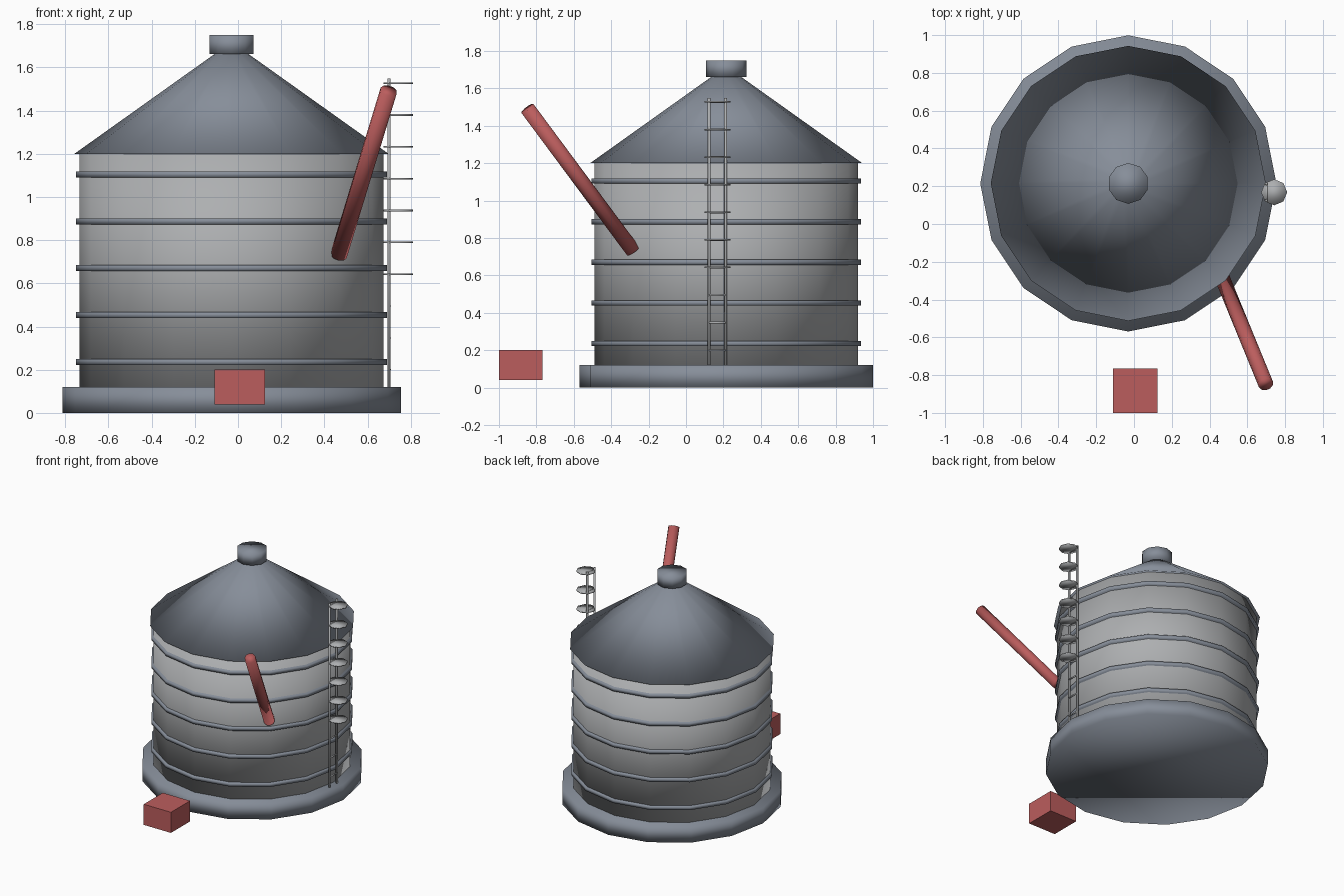
import bpy, math
from mathutils import Vector

if "Cube" in bpy.data.objects:
    bpy.data.objects.remove(bpy.data.objects["Cube"])


def material(name, rgb):
    m = bpy.data.materials.new(name)
    m.diffuse_color = (*rgb, 1)
    m.use_nodes = True
    m.node_tree.nodes["Principled BSDF"].inputs["Base Color"].default_value = m.diffuse_color
    return m


RED = material("red_paint", (0.50, 0.11, 0.11))
SLATE = material("slate_metal", (0.24, 0.27, 0.32))
STEEL = material("wall_steel", (0.42, 0.43, 0.44))


def finish(name, mat, smooth=True):
    ob = bpy.context.object
    ob.name = name
    ob.data.materials.append(mat)
    if smooth:
        bpy.ops.object.shade_smooth()
    return ob


def rod(name, a, b, r1, sides, mat, r2=None):
    """Cylinder or cone frustum running from point a to point b."""
    a, b = Vector(a), Vector(b)
    d = b - a
    bpy.ops.mesh.primitive_cone_add(
        vertices=sides, radius1=r1, radius2=r1 if r2 is None else r2,
        depth=d.length, location=(a + b) / 2,
        rotation=(0, math.atan2(math.hypot(d.x, d.y), d.z), math.atan2(d.y, d.x)))
    return finish(name, mat)


def drum(name, x, y, z0, z1, r1, sides, mat, r2=None):
    return rod(name, (x, y, z0), (x, y, z1), r1, sides, mat, r2)


CX, CY = -0.03, 0.215

# Silo body: footing, wall, conical roof and vent cap
drum("footing", CX, CY, 0, 0.12, 0.784, 16, SLATE)
drum("silo_wall", CX, CY, 0.12, 1.2, 0.705, 16, STEEL)
drum("roof", CX, CY, 1.2, 1.67, 0.728, 16, SLATE, 0.068)
drum("vent_cap", CX, CY, 1.662, 1.75, 0.108, 10, SLATE)

# Reinforcing bands
for i in range(5):
    z = 0.236 + i * 0.2172
    drum(f"band_{i + 1}", CX, CY, z - 0.014, z + 0.014, 0.72, 16, SLATE)

# Ladder: rails, rungs and safety cage plates
LX, LY = 0.70, 0.168
for i, s in enumerate((-1, 1)):
    drum(f"ladder_rail_{i + 1}", LX, LY + s * 0.044, 0.11, 1.548, 0.008, 6, STEEL)
for i in range(10):
    z = 0.20 + i * 0.1475
    rod(f"ladder_rung_{i + 1}", (LX + 0.003, LY - 0.044, z),
        (LX + 0.003, LY + 0.044, z), 0.006, 6, STEEL)
    if i >= 3:
        drum(f"cage_hoop_{i - 2}", 0.742, LY, z - 0.004, z + 0.004, 0.069, 8, STEEL)

# Unloading auger tube
rod("auger_tube", (0.466, -0.282, 0.73), (0.698, -0.848, 1.493), 0.04, 10, RED)

# Motor box in front
bpy.ops.mesh.primitive_cube_add(size=1, location=(0.007, -0.883, 0.12))
bpy.context.object.scale = (0.234, 0.234, 0.16)
finish("motor_box", RED, smooth=False)
